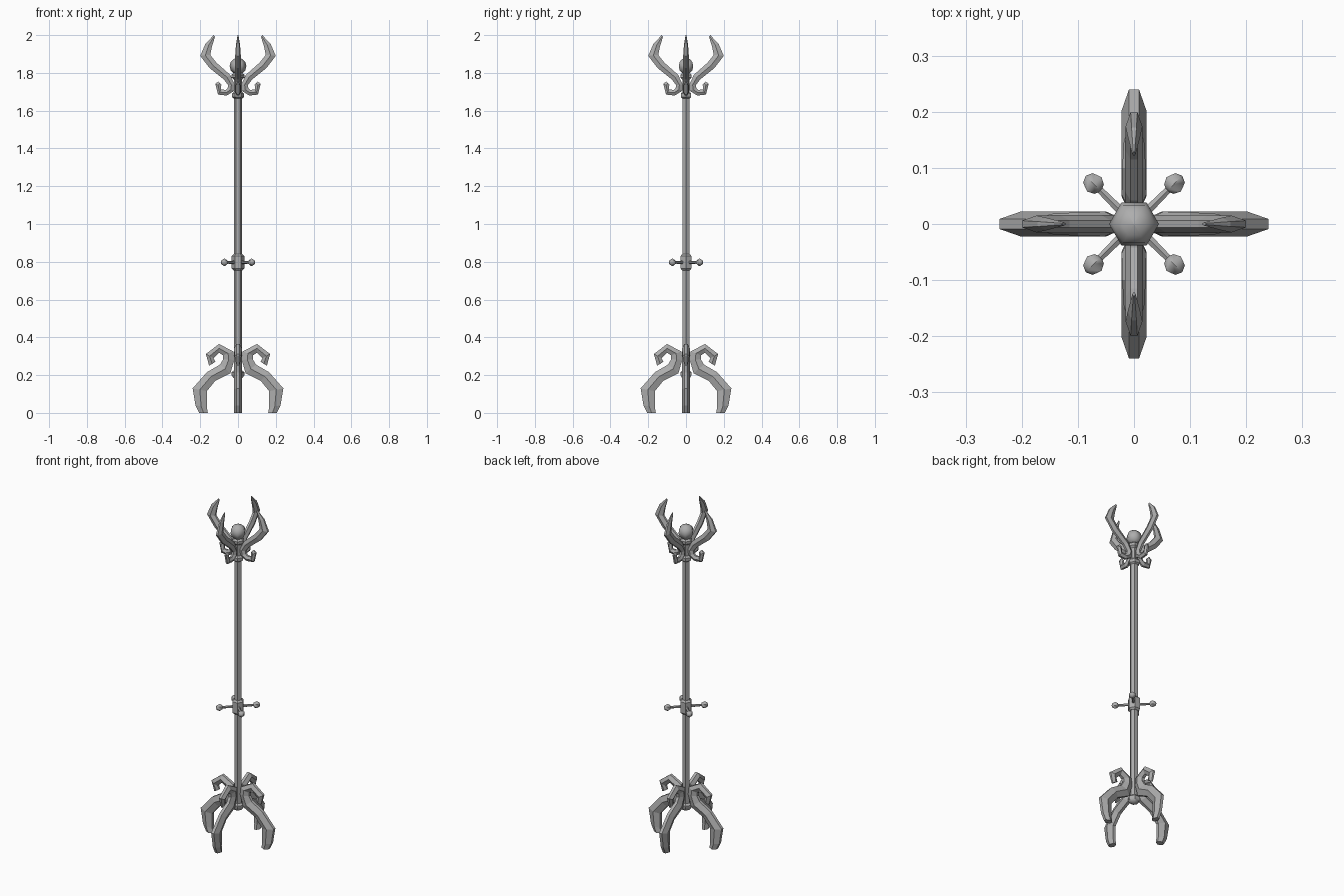
import bpy, bmesh, math
from mathutils import Vector, Matrix

if "Cube" in bpy.data.objects:
    bpy.data.objects.remove(bpy.data.objects["Cube"])

metal = bpy.data.materials.new("grey metal")
metal.diffuse_color = (0.42, 0.42, 0.42, 1)
metal.use_nodes = True
metal.node_tree.nodes["Principled BSDF"].inputs["Base Color"].default_value = metal.diffuse_color


def finish(name, bm, smooth=None):
    bmesh.ops.recalc_face_normals(bm, faces=bm.faces)
    me = bpy.data.meshes.new(name)
    bm.to_mesh(me)
    bm.free()
    me.materials.append(metal)
    ob = bpy.data.objects.new(name, me)
    bpy.context.collection.objects.link(ob)
    if smooth:
        bpy.ops.object.select_all(action='DESELECT')
        ob.select_set(True)
        bpy.context.view_layer.objects.active = ob
        bpy.ops.object.shade_smooth_by_angle(angle=math.radians(smooth))
    return ob


def loft(bm, rings):
    """Skin a list of equal-length closed rings and cap the ends."""
    vs = [[bm.verts.new(p) for p in r] for r in rings]
    n = len(vs[0])
    for a, b in zip(vs, vs[1:]):
        for i in range(n):
            bm.faces.new((a[i], a[(i + 1) % n], b[(i + 1) % n], b[i]))
    bm.faces.new(vs[0])
    bm.faces.new(vs[-1])


def turned(name, profile, sides=6, matrix=Matrix(), smooth=None):
    """Lathe (radius, height) pairs about z."""
    bm = bmesh.new()
    loft(bm, [[matrix @ Vector((r * math.cos(2 * math.pi * i / sides),
                                r * math.sin(2 * math.pi * i / sides), z))
               for i in range(sides)] for r, z in profile])
    return finish(name, bm, smooth)


def scroll(name, pairs, angle):
    """Ridged six-sided S-curve bracket; rows are (x1, z1, x2, z2, half depth)."""
    bm = bmesh.new()
    rings = []
    for x1, z1, x2, z2, d in pairs:
        a, b = Vector((x1, 0, z1)), Vector((x2, 0, z2))
        m, y = (a + b) / 2, Vector((0, d, 0))
        rings.append([a + y * .4, m + y, b + y * .4, b - y * .4, m - y, a - y * .4])
    loft(bm, rings)
    bm.transform(Matrix.Rotation(angle, 4, 'Z'))
    finish(name, bm)


# pole with end rings
turned("pole", [(.022, .2), (.022, 1.8)])
turned("lower_ring", [(.022, .225), (.034, .215), (.034, .2), (.024, .185), (.006, .178)], smooth=40)
turned("upper_ring", [(.022, 1.665), (.032, 1.672), (.032, 1.69), (.022, 1.7)])
turned("finial_cup", [(.022, 1.765), (.034, 1.775), (.034, 1.79), (.022, 1.8)])

# finial ball
ball = [(.044 * math.sin(t) + .0005, 1.836 - .044 * math.cos(t))
        for t in (math.pi * k / 6 for k in range(7))]
turned("finial_ball", ball, smooth=65)

# middle collar
turned("collar", [(.024, .755), (.034, .765), (.034, .83), (.024, .84)])

# diagonal pegs with small knobs
peg = [(.009, .02), (.007, .085), (.014, .088), (.021, .1), (.014, .116), (.002, .121)]
for k in range(4):
    m = (Matrix.Translation((0, 0, .797)) @ Matrix.Rotation(math.pi / 4 + k * math.pi / 2, 4, 'Z')
         @ Matrix.Rotation(math.pi / 2, 4, 'Y'))
    turned(f"peg_{k + 1}", peg, matrix=m, smooth=50)

# curled feet and hat hooks
foot = [(.205, 0, .16, 0, .02), (.225, .04, .165, .03, .021), (.24, .13, .165, .115, .022),
        (.165, .215, .12, .17, .022), (.095, .256, .04, .21, .022),
        (.078, .285, .02, .28, .022), (.08, .305, .025, .325, .022),
        (.10, .318, .10, .365, .021), (.13, .29, .17, .312, .018),
        (.12, .27, .153, .25, .01)]
claw = [(.128, 2.0, .122, 1.99, .003), (.172, 1.955, .138, 1.94, .011),
        (.2, 1.89, .147, 1.895, .015), (.15, 1.825, .115, 1.855, .016),
        (.075, 1.765, .042, 1.79, .016), (.052, 1.735, .018, 1.74, .016),
        (.055, 1.72, .02, 1.705, .016), (.065, 1.71, .06, 1.68, .015),
        (.09, 1.712, .106, 1.685, .014), (.09, 1.727, .12, 1.742, .012),
        (.088, 1.738, .104, 1.755, .007)]
for k in range(4):
    scroll(f"foot_{k + 1}", foot, k * math.pi / 2)
    scroll(f"top_hook_{k + 1}", claw, k * math.pi / 2)
